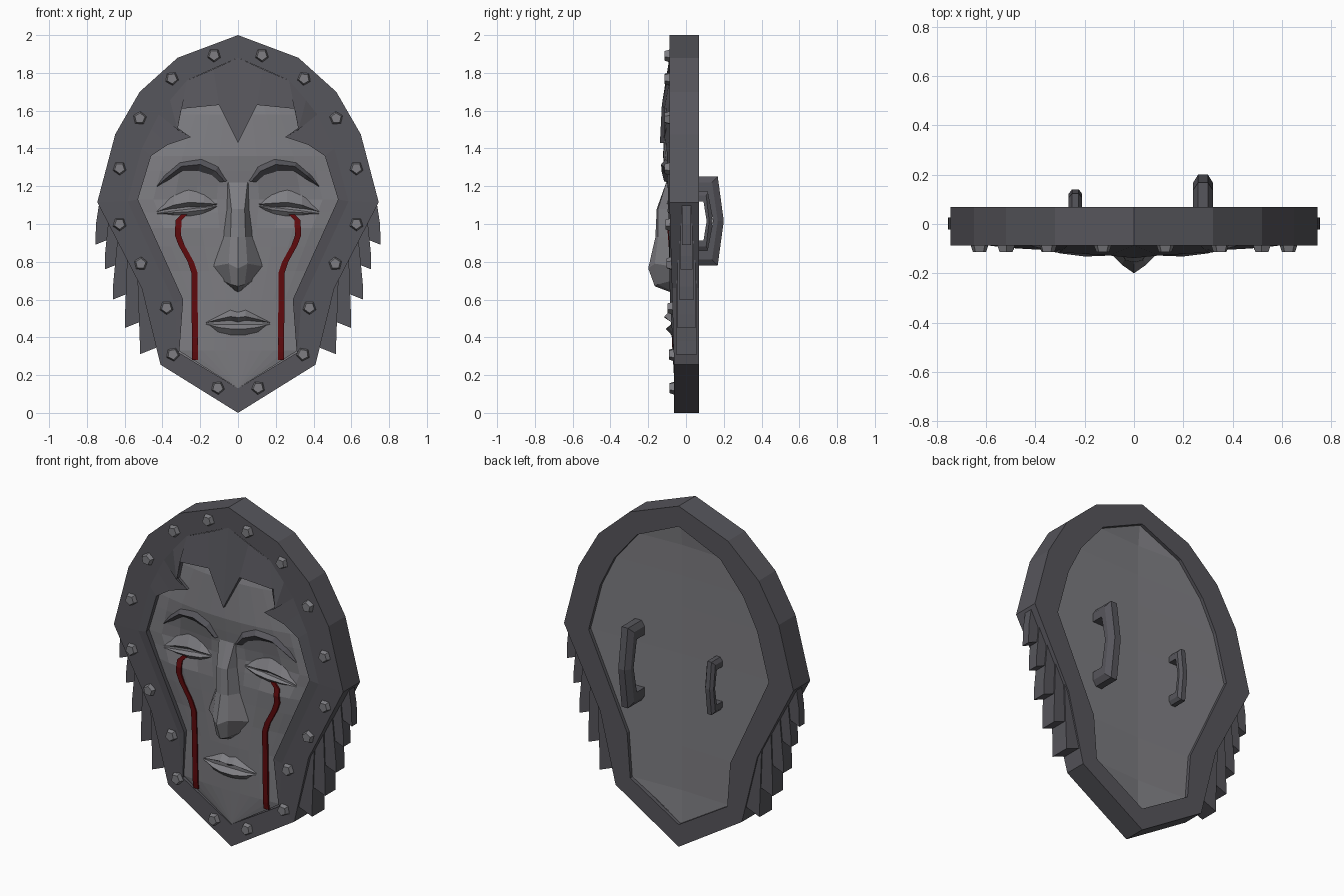
import bpy, bmesh, math
from mathutils import Vector, Matrix
from mathutils.bvhtree import BVHTree

if "Cube" in bpy.data.objects:
    bpy.data.objects.remove(bpy.data.objects["Cube"])


def material(name, rgb):
    m = bpy.data.materials.new(name)
    m.diffuse_color = (*rgb, 1)
    m.use_nodes = True
    m.node_tree.nodes["Principled BSDF"].inputs["Base Color"].default_value = m.diffuse_color
    return m


IRON = material("dark iron", (0.094, 0.092, 0.106))
STEEL = material("grey steel", (0.21, 0.208, 0.225))
RED = material("dark red", (0.12, 0.003, 0.004))


def finish(name, bm, mat, mirror, face_front=False):
    if mirror:
        geo = bmesh.ops.duplicate(bm, geom=bm.verts[:] + bm.edges[:] + bm.faces[:])["geom"]
        for v in geo:
            if isinstance(v, bmesh.types.BMVert):
                v.co.x *= -1
    bmesh.ops.remove_doubles(bm, verts=bm.verts, dist=1e-4)
    bmesh.ops.recalc_face_normals(bm, faces=bm.faces)
    bm.normal_update()
    if face_front:
        bmesh.ops.reverse_faces(bm, faces=[f for f in bm.faces if f.normal.y > 0.02])
    me = bpy.data.meshes.new(name)
    bm.to_mesh(me)
    bm.free()
    me.materials.append(mat)
    ob = bpy.data.objects.new(name, me)
    bpy.context.collection.objects.link(ob)
    return ob


def loft(name, rows, mat, closed=False, mirror=True, caps=False, face_front=False):
    """Skin rows of equally many points; closed joins the last row to the first."""
    bm = bmesh.new()
    vs = [[bm.verts.new(p) for p in r] for r in rows]
    n = len(vs)
    for i in range(n if closed else n - 1):
        a, b = vs[i], vs[(i + 1) % n]
        for j in range(len(a) - 1):
            bm.faces.new((a[j], a[j + 1], b[j + 1], b[j]))
    if caps:
        bm.faces.new([r[0] for r in vs])
        bm.faces.new([r[-1] for r in vs])
    return finish(name, bm, mat, mirror, face_front)


def lerp(table, t):
    for (a, p), (b, q) in zip(table, table[1:]):
        if t <= b:
            return p + (q - p) * max(0, (t - a) / (b - a))
    return table[-1][1]


def rim_y(z):
    return lerp([(0, -0.063), (0.26, -0.063), (1.12, -0.088), (2, -0.088)], z)


# Rim: half outline swept as a rectangular section, then mirrored
outer = [(0, 2), (.32, 1.88), (.52, 1.70), (.65, 1.475), (.745, 1.115), (.51, .66), (.41, .255), (0, 0)]
inner = [(0, 1.88), (.27, 1.76), (.42, 1.58), (.51, 1.40), (.585, 1.12), (.335, .58), (.315, .32), (0, .13)]
front = lambda pts: [(x, rim_y(z), z) for x, z in pts]
back = lambda pts, y: [(x, y, z) for x, z in pts]
loft("rim", [front(outer), front(inner), back(inner, .068), back(outer, .068)], IRON, closed=True)

# Back panel, slightly recessed with a centre crease
loft("back_panel", [back(inner, .048), [(0, .035, z) for x, z in inner]], STEEL)

# Hood between the rim and the face opening, with a widow's peak
hood_in = [(0, -.138, 1.43), (.1, -.128, 1.63), (.3, -.115, 1.61), (.32, -.115, 1.50), (.25, -.115, 1.46),
           (.37, -.105, 1.42), (.46, -.1, 1.36), (.53, -.095, 1.13), (.29, -.085, .6), (.31, -.068, .33)]
hood_out = [(0, 1.88), (.13, 1.82), (.27, 1.76), (.36, 1.655), (.42, 1.58), (.46, 1.50),
            (.51, 1.40), (.585, 1.12), (.335, .58), (.315, .32)]
loft("hood", [front(hood_out), hood_in, [(x * 1.02, -.04, z) for x, y, z in hood_in]], IRON, face_front=True)


# Face surface: coarse faceted relief
def face_y(x, z, u):
    c = lerp([(.13, -.06), (.33, -.072), (.6, -.085), (.9, -.09), (1.2, -.1),
              (1.36, -.122), (1.6, -.108), (1.75, -.06)], z)
    y = c + (-.055 - c) * u * u
    y += .028 * math.exp(-((x - .25) / .13) ** 2 - ((z - 1.13) / .08) ** 2)
    return y - .018 * math.exp(-((x - .34) / .12) ** 2 - ((z - .95) / .1) ** 2)


width = [(.13, .001), (.33, .315), (.6, .31), (1.13, .56), (1.36, .49), (1.6, .36), (1.72, .28)]
rows = []
for z in (.13, .33, .46, .6, .75, .88, .98, 1.06, 1.13, 1.2, 1.28, 1.36, 1.46, 1.58, 1.72):
    w = lerp(width, z)
    rows.append([(w * u, face_y(w * u, z, u), z) for u in (0, .2, .4, .6, .8, 1)])
face = loft("face", rows, STEEL, face_front=True)
tree = BVHTree.FromPolygons([v.co for v in face.data.vertices], [p.vertices for p in face.data.polygons])


def on_face(x, z):
    hit = tree.ray_cast(Vector((x, -1, z)), Vector((0, 1, 0)))[0]
    return hit.y if hit else -.06


def ridge(name, top, mid, low, mat, lift):
    """Raised ridge lying on the face; lift gives the height along the middle."""
    sit = lambda pts: [(x, on_face(x, z) + .008, z) for x, z in pts]
    crest = [(x, on_face(x, z) - h, z) for (x, z), h in zip(mid, lift)]
    return loft(name, [sit(top), crest, sit(low)], mat, face_front=True)


# Nose
loft("nose", [
    [(0, -.105, 1.22), (0, -.155, 1.08), (0, -.162, .93), (0, -.2, .765), (0, -.165, .67), (0, -.085, .64)],
    [(.05, -.105, 1.22), (.035, -.148, 1.08), (.04, -.148, .93), (.05, -.165, .79), (.035, -.15, .68), (.02, -.085, .65)],
    [(.075, -.075, 1.22), (.065, -.075, 1.08), (.085, -.075, .93), (.138, -.075, .775), (.08, -.075, .70), (.02, -.075, .65)],
], STEEL, face_front=True)

# Closed eyes: upper lid and lower lid
ridge("upper_eyelids", [(.11, 1.11), (.18, 1.17), (.26, 1.19), (.34, 1.16), (.43, 1.07)],
      [(.11, 1.105), (.18, 1.11), (.26, 1.115), (.34, 1.10), (.43, 1.065)],
      [(.11, 1.10), (.18, 1.09), (.26, 1.085), (.34, 1.075), (.43, 1.06)], STEEL, (.005, .026, .034, .026, .005))
ridge("lower_eyelids", [(.11, 1.10), (.18, 1.09), (.26, 1.085), (.34, 1.075), (.43, 1.06)],
      [(.11, 1.095), (.18, 1.075), (.26, 1.065), (.34, 1.06), (.43, 1.055)],
      [(.11, 1.09), (.18, 1.05), (.26, 1.035), (.34, 1.04), (.43, 1.05)], STEEL, (.004, .016, .022, .016, .004))

# Arched brows
ridge("brows", [(.05, 1.23), (.10, 1.31), (.19, 1.35), (.31, 1.33), (.38, 1.27), (.43, 1.20)],
      [(.07, 1.225), (.12, 1.28), (.20, 1.315), (.30, 1.305), (.365, 1.255), (.43, 1.20)],
      [(.11, 1.22), (.15, 1.25), (.215, 1.27), (.29, 1.275), (.35, 1.24), (.425, 1.195)],
      IRON, (.016, .022, .026, .026, .02, .008))

# Lips
ridge("upper_lip", [(0, .54), (.04, .552), (.1, .52), (.17, .48)], [(0, .505), (.04, .51), (.1, .497), (.17, .477)],
      [(0, .475), (.04, .485), (.1, .48), (.17, .474)], STEEL, (.034, .034, .022, .004))
ridge("lower_lip", [(0, .475), (.04, .475), (.1, .473), (.17, .474)], [(0, .445), (.04, .445), (.1, .452), (.17, .47)],
      [(0, .402), (.04, .405), (.11, .42), (.17, .468)], STEEL, (.03, .03, .02, .004))

# Red tear tracks following the face
path = [(.285, 1.05), (.315, 1.02), (.318, .94), (.30, .89), (.25, .80), (.23, .74), (.228, .28)]
pts = []
for (x0, z0), (x1, z1) in zip(path, path[1:]):
    k = max(1, round((z0 - z1) / .04))
    pts += [(x0 + (x1 - x0) * i / k, z0 + (z1 - z0) * i / k) for i in range(k)]
pts.append(path[-1])
sides = [[(x + dx, on_face(x, z) + dy, z) for x, z in pts]
         for dx, dy in ((-.016, .01), (-.016, -.009), (.016, -.009), (.016, .01))]
loft("tear_tracks", sides, RED, closed=True, caps=True)

# Side feathers, thinner towards the outermost layer
tips = [(.755, .89), (.705, .76), (.662, .60), (.598, .45), (.52, .31)]
for i, (x, z) in enumerate(tips):
    t = .022 + .008 * i
    s = i / 4
    edge = [(.735 - .2 * s, 1.11 - .32 * s), (x, z + .07), (x, z), (x - .1, z + .04), (.55 - .14 * s, .85 - .4 * s)]
    if i == 0:
        edge[1] = (.752, 1.0)
    edge.append(edge[0])
    loft(f"feather_{i + 1}", [back(edge, -t), back(edge, t + .005)], IRON)
    for y in (-t, t + .005):
        bm = bmesh.new()
        bm.faces.new([bm.verts.new((a, y, b)) for a, b in edge[:-1]])
        finish(f"feather_{i + 1}_side", bm, IRON, True, y < 0)

# Five-sided rivets around the rim
bm = bmesh.new()
for x, z in [(.127, 1.893), (.35, 1.77), (.52, 1.56), (.627, 1.295), (.627, 1.0),
             (.515, .79), (.378, .557), (.345, .31), (.107, .133)]:
    m = Matrix.Translation((x, rim_y(z) - .008, z)) @ Matrix.Rotation(math.pi / 2, 4, 'X') @ Matrix.Rotation(x * 5, 4, 'Z')
    bmesh.ops.create_cone(bm, cap_ends=True, segments=5, radius1=.04, radius2=.028, depth=.034, matrix=m)
finish("rivets", bm, STEEL, True)


# Bracket handles on the back
def handle(name, cx, sx, sy, sz):
    out = [(-.03, .235), (.10, .235), (.132, 0), (.10, -.235), (-.03, -.235)]
    mid = [(-.03, .205), (.07, .205), (.10, 0), (.07, -.205), (-.03, -.205)]
    inn = [(-.03, .155), (.045, .155), (.075, 0), (.045, -.155), (-.03, -.155)]
    row = lambda p, h: [(cx + h * sx, .068 + y * sy if y > 0 else .036, 1.016 + z * sz) for y, z in p]
    loft(name, [row(inn, -.04), row(mid, -.04), row(out, -.02), row(out, .02), row(mid, .04), row(inn, .04)],
         IRON, closed=True, mirror=False, caps=True)


handle("large_handle", .28, 1, 1, 1)
handle("small_handle", -.238, .68, .55, .66)
